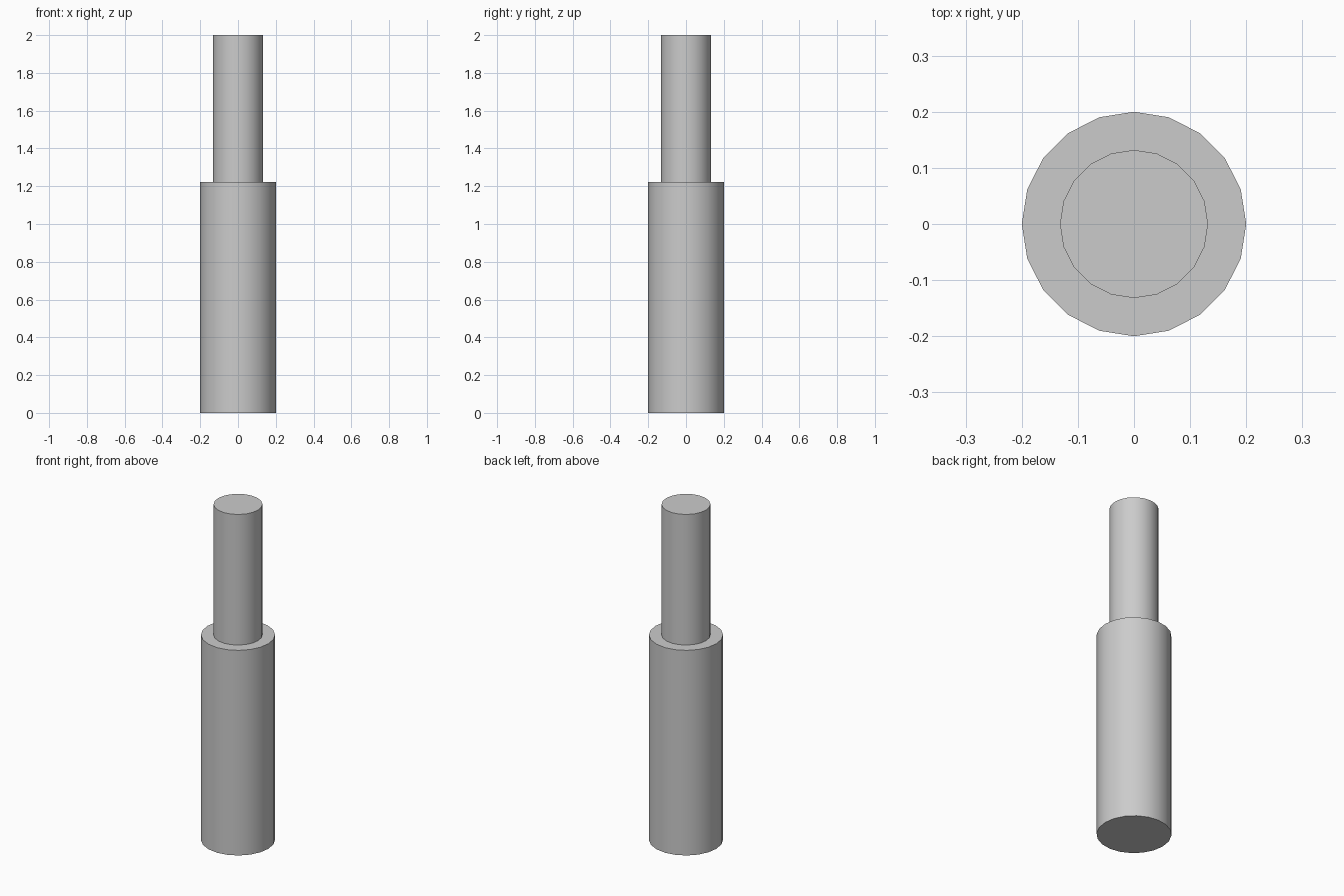
import bpy, bmesh, math

if "Cube" in bpy.data.objects:
    bpy.data.objects.remove(bpy.data.objects["Cube"])

SIDES = 20
# Stepped profile: (radius, height)
PROFILE = [(0.2, 0.0), (0.2, 1.222), (0.132, 1.222), (0.132, 2.0)]

bm = bmesh.new()


def ring(radius, z):
    angles = [2 * math.pi * i / SIDES for i in range(SIDES)]
    return [bm.verts.new((radius * math.cos(a), radius * math.sin(a), z)) for a in angles]


# Walls and shoulder
rings = [ring(r, z) for r, z in PROFILE]
for low, high in zip(rings, rings[1:]):
    for i in range(SIDES):
        j = (i + 1) % SIDES
        bm.faces.new((low[i], low[j], high[j], high[i]))

# End caps
bm.faces.new(rings[0][::-1])
bm.faces.new(rings[-1])

mesh = bpy.data.meshes.new("stepped_pin")
bm.to_mesh(mesh)
bm.free()
pin = bpy.data.objects.new("stepped_pin", mesh)
bpy.context.collection.objects.link(pin)

# Smooth round walls, sharp steps
bpy.context.view_layer.objects.active = pin
pin.select_set(True)
bpy.ops.object.shade_smooth_by_angle(angle=math.radians(30))
